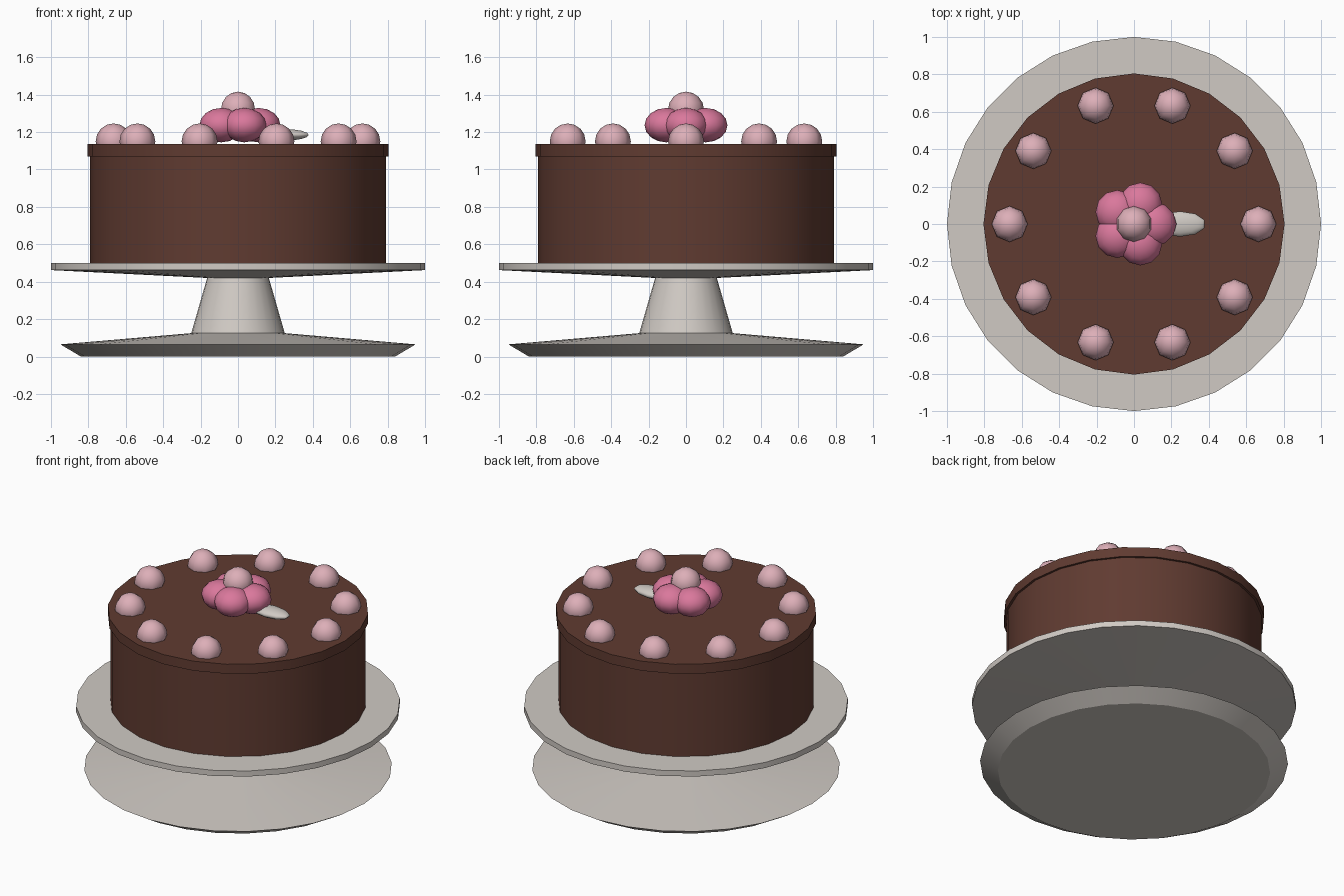
import bpy
import math

if "Cube" in bpy.data.objects:
    bpy.data.objects.remove(bpy.data.objects["Cube"])


def material(name, srgb):
    mat = bpy.data.materials.new(name)
    lin = [((c / 255 + 0.055) / 1.055) ** 2.4 for c in srgb]
    mat.diffuse_color = (*lin, 1)
    mat.use_nodes = True
    mat.node_tree.nodes["Principled BSDF"].inputs["Base Color"].default_value = mat.diffuse_color
    return mat


CREAM = material("cream porcelain", (208, 202, 196))
BROWN = material("chocolate", (96, 59, 49))
PINK = material("petal pink", (218, 120, 156))
PALE = material("pale pink", (221, 175, 184))


def finish(obj, name, mat, angle):
    obj.name = name
    obj.data.materials.append(mat)
    bpy.ops.object.select_all(action='DESELECT')
    obj.select_set(True)
    bpy.context.view_layer.objects.active = obj
    bpy.ops.object.shade_smooth_by_angle(angle=math.radians(angle))
    return obj


def lathe(name, profile, sides, mat):
    """Closed turned solid from (radius, z) points listed bottom to top."""
    verts, faces = [], []
    for r, z in profile:
        for i in range(sides):
            a = 2 * math.pi * i / sides
            verts.append((r * math.cos(a), r * math.sin(a), z))
    for k in range(len(profile) - 1):
        for i in range(sides):
            j = (i + 1) % sides
            b, t = k * sides, (k + 1) * sides
            faces.append((b + i, b + j, t + j, t + i))
    faces.append(tuple(reversed(range(sides))))
    top = (len(profile) - 1) * sides
    faces.append(tuple(range(top, top + sides)))
    mesh = bpy.data.meshes.new(name)
    mesh.from_pydata(verts, [], faces)
    obj = bpy.data.objects.new(name, mesh)
    bpy.context.collection.objects.link(obj)
    return finish(obj, name, mat, 30)


def ball(name, loc, size, mat, segments, rings):
    bpy.ops.mesh.primitive_uv_sphere_add(segments=segments, ring_count=rings, radius=1, location=loc)
    obj = bpy.context.object
    obj.scale = size
    return finish(obj, name, mat, 60)


# Pedestal stand: foot, tapered stem and plate
lathe("cake_stand", [(0.84, 0), (0.95, 0.065), (0.25, 0.125), (0.165, 0.42),
                     (1.0, 0.462), (1.0, 0.5)], 28, CREAM)

# Cake body and the slightly wider icing layer
lathe("cake_body", [(0.79, 0.5), (0.79, 1.08)], 24, BROWN)
lathe("icing_top", [(0.805, 1.07), (0.805, 1.135)], 24, BROWN)

# Ring of ten sugar pearls
for i in range(10):
    a = math.radians(36 * i)
    ball(f"pearl_{i + 1}", (0.665 * math.cos(a), 0.665 * math.sin(a), 1.15),
         (0.096, 0.096, 0.096), PALE, 8, 8)

# Five-petal flower with a round centre
for i in range(5):
    a = math.radians(72 * i)
    ball(f"petal_{i + 1}", (0.11 * math.cos(a), 0.11 * math.sin(a), 1.237),
         (0.117, 0.117, 0.092), PINK, 12, 8)
ball("flower_centre", (0, 0, 1.32), (0.096, 0.096, 0.096), PALE, 10, 8)

# Leaf beside the flower
ball("leaf", (0.245, 0, 1.185), (0.14, 0.068, 0.031), CREAM, 10, 8)
